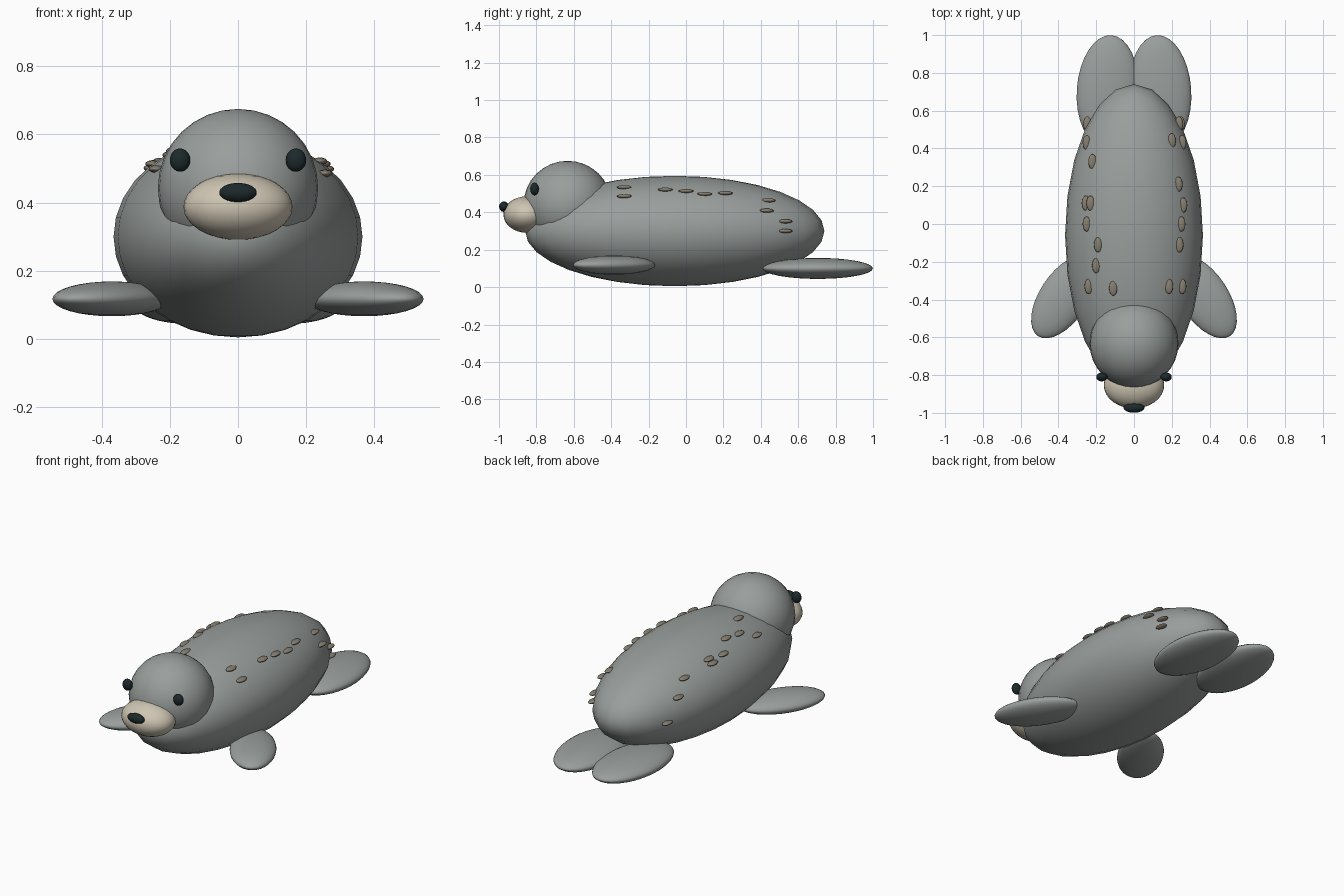
import bpy
import math

cube = bpy.data.objects.get("Cube")
if cube:
    bpy.data.objects.remove(cube, do_unlink=True)


def material(name, rgb):
    mat = bpy.data.materials.new(name)
    mat.use_nodes = True
    mat.diffuse_color = (*rgb, 1)
    bsdf = mat.node_tree.nodes["Principled BSDF"]
    bsdf.inputs["Base Color"].default_value = (*rgb, 1)
    bsdf.inputs["Roughness"].default_value = 0.6
    return mat


GREY = material("seal_grey", (0.32, 0.345, 0.335))
CREAM = material("muzzle_cream", (0.62, 0.56, 0.45))
DARK = material("eye_black", (0.012, 0.022, 0.024))
BROWN = material("spot_brown", (0.24, 0.21, 0.16))


def ellipsoid(name, center, radii, mat, turn=0, segments=32, rings=16):
    bpy.ops.mesh.primitive_uv_sphere_add(
        segments=segments, ring_count=rings, radius=1,
        location=center, rotation=(0, 0, math.radians(turn)))
    obj = bpy.context.object
    obj.name = name
    obj.scale = radii
    obj.data.materials.append(mat)
    bpy.ops.object.shade_smooth()
    return obj


# Body, head and face
BODY_CENTER = (0, -0.06, 0.3)
BODY_RADII = (0.365, 0.8, 0.295)
ellipsoid("body", BODY_CENTER, BODY_RADII, GREY, segments=24)
ellipsoid("head", (0, -0.633, 0.443), (0.235, 0.235, 0.232), GREY)
ellipsoid("muzzle", (0, -0.853, 0.388), (0.16, 0.123, 0.097), CREAM)
ellipsoid("nose", (0, -0.973, 0.43), (0.055, 0.026, 0.028), DARK)

# Paired eyes and flippers
for side, s in (("left", 1), ("right", -1)):
    ellipsoid(f"{side}_eye", (s * 0.17, -0.81, 0.525), (0.03, 0.023, 0.034), DARK)
    ellipsoid(f"{side}_front_flipper", (s * 0.37, -0.385, 0.118),
              (0.128, 0.25, 0.051), GREY, turn=s * 33.6)
    ellipsoid(f"{side}_rear_flipper", (s * 0.14, 0.705, 0.1),
              (0.163, 0.295, 0.056), GREY, turn=s * 4)

# Spots sit on the body surface, given by x and y
SPOTS = [
    (0.185, -0.33), (0.255, -0.33), (0.24, -0.11), (0.25, 0), (0.26, 0.1),
    (0.235, 0.21), (0.2, 0.44), (0.255, 0.43), (0.238, 0.53), (0.247, 0.53),
    (-0.11, -0.34), (-0.24, -0.33), (-0.2, -0.22), (-0.19, -0.11), (-0.25, 0),
    (-0.23, 0.11), (-0.255, 0.11), (-0.22, 0.33), (-0.25, 0.43), (-0.247, 0.53),
]
for i, (x, y) in enumerate(SPOTS):
    u = x / BODY_RADII[0]
    v = (y - BODY_CENTER[1]) / BODY_RADII[1]
    z = BODY_CENTER[2] + BODY_RADII[2] * math.sqrt(max(0, 1 - u * u - v * v))
    ellipsoid(f"spot_{i + 1}", (x, y, z), (0.022, 0.04, 0.011), BROWN,
              segments=16, rings=8)
